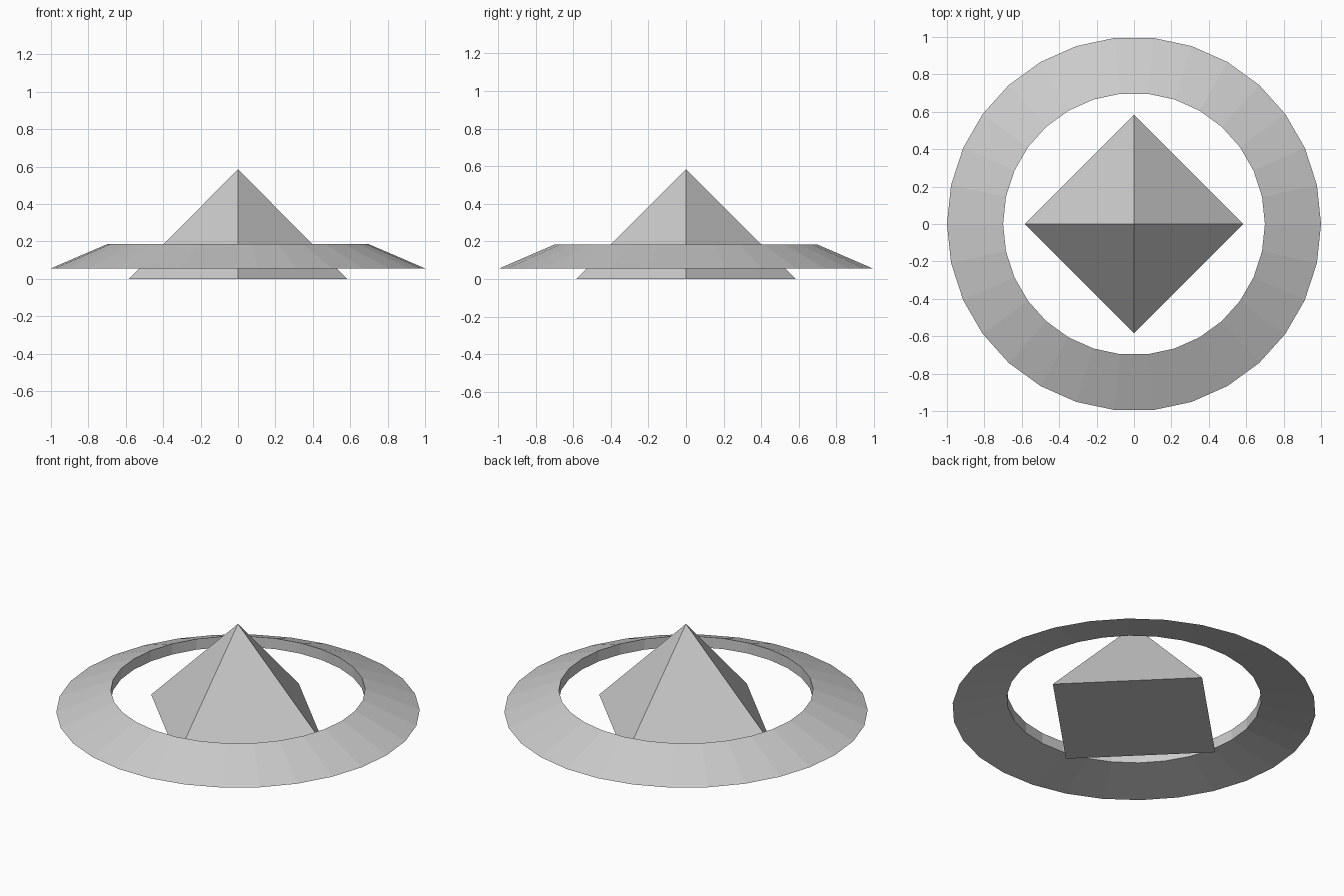
import bpy, bmesh, math
from mathutils import Matrix

if "Cube" in bpy.data.objects:
    bpy.data.objects.remove(bpy.data.objects["Cube"])


def finish(name, bm):
    bmesh.ops.recalc_face_normals(bm, faces=bm.faces)
    mesh = bpy.data.meshes.new(name)
    bm.to_mesh(mesh)
    bm.free()
    obj = bpy.data.objects.new(name, mesh)
    bpy.context.collection.objects.link(obj)
    return obj


# Square pyramid with corners on the axes
R, H = 0.583, 0.585
bm = bmesh.new()
base = [bm.verts.new((R * math.cos(i * math.pi / 2), R * math.sin(i * math.pi / 2), 0)) for i in range(4)]
apex = bm.verts.new((0, 0, H))
bm.faces.new(base)
for i in range(4):
    bm.faces.new((base[i], base[(i + 1) % 4], apex))
finish("pyramid", bm)

# Sloping 30-sided ring: triangular section turned about z
section = [(0.70, 0.185), (1.0, 0.056), (0.70, 0.12)]
SIDES = 30
bm = bmesh.new()
loops = []
for s in range(SIDES):
    rot = Matrix.Rotation(2 * math.pi * s / SIDES, 3, 'Z')
    loops.append([bm.verts.new((rot.col[0] * r).to_tuple()[:2] + (z,)) for r, z in section])
for s in range(SIDES):
    a, b = loops[s], loops[(s + 1) % SIDES]
    for k in range(3):
        j = (k + 1) % 3
        bm.faces.new((a[k], a[j], b[j], b[k]))
finish("brim_ring", bm)
